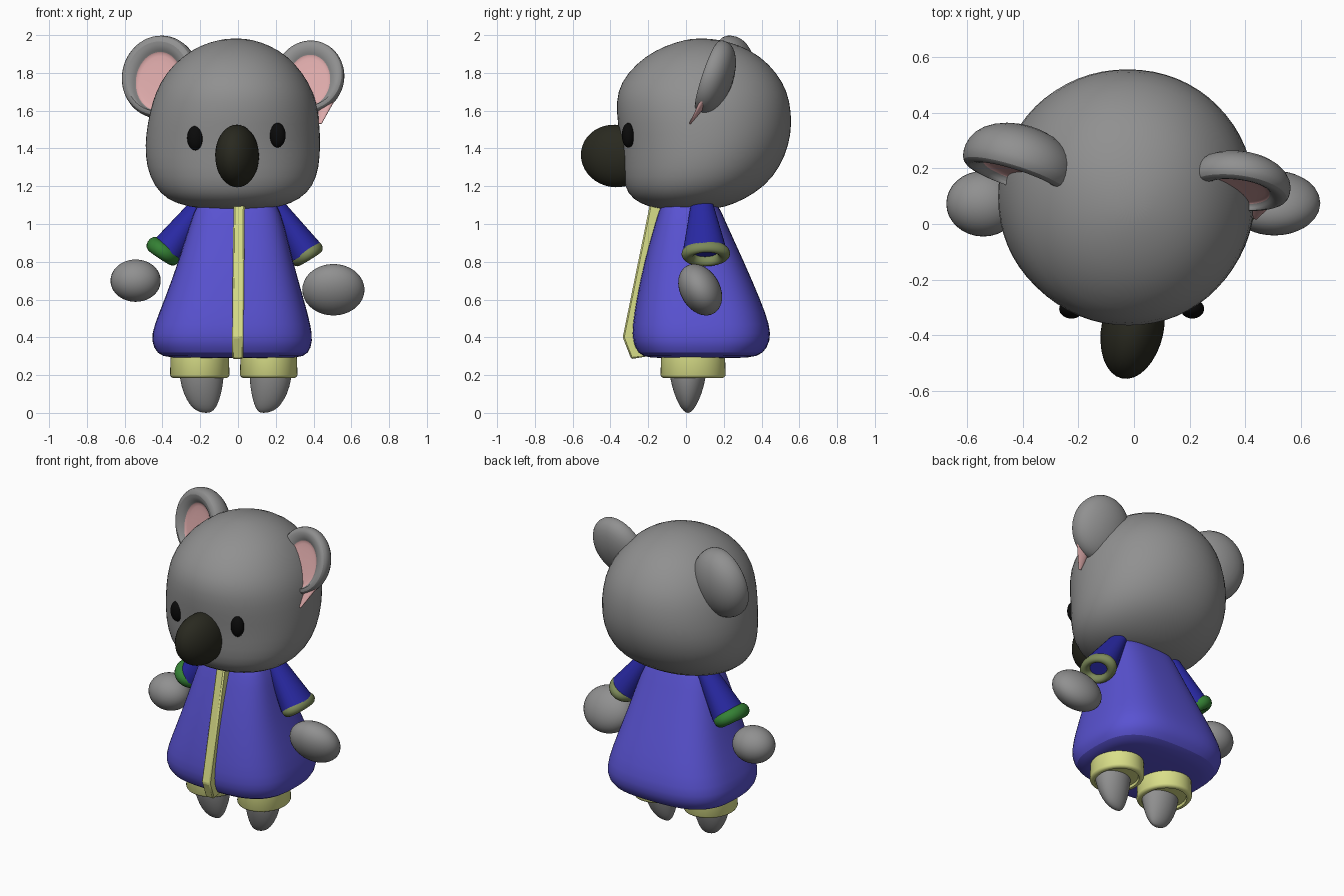
import bpy, bmesh, math
from mathutils import Vector, Matrix, Euler

if "Cube" in bpy.data.objects:
    bpy.data.objects.remove(bpy.data.objects["Cube"], do_unlink=True)


def material(name, r, g, b):
    m = bpy.data.materials.new(name)
    m.use_nodes = True
    m.diffuse_color = (r, g, b, 1)
    node = next(n for n in m.node_tree.nodes if n.type == 'BSDF_PRINCIPLED')
    node.inputs["Base Color"].default_value = (r, g, b, 1)
    return m


fur = material("grey_fur", .28, .28, .28)
coat_blue = material("coat_blue", .1, .085, .64)
sleeve_blue = material("sleeve_blue", .022, .022, .37)
yellow = material("pale_yellow", .7, .74, .25)
pink = material("ear_pink", .72, .4, .4)
nose_dark = material("nose_dark", .022, .022, .014)
black = material("eye_black", .003, .003, .003)
olive = material("olive", .2, .25, .1)
green = material("green", .035, .22, .035)


def finish(bm, name, mats, matrix=None, subsurf=0, angle=40):
    """Turn a bmesh into a smooth-shaded object."""
    if matrix is not None:
        bm.transform(matrix)
    bmesh.ops.recalc_face_normals(bm, faces=bm.faces)
    mesh = bpy.data.meshes.new(name)
    bm.to_mesh(mesh)
    bm.free()
    obj = bpy.data.objects.new(name, mesh)
    bpy.context.collection.objects.link(obj)
    for m in mats:
        mesh.materials.append(m)
    if subsurf:
        mod = obj.modifiers.new("smooth", 'SUBSURF')
        mod.levels = mod.render_levels = subsurf
    bpy.ops.object.select_all(action='DESELECT')
    obj.select_set(True)
    bpy.context.view_layer.objects.active = obj
    bpy.ops.object.shade_smooth_by_angle(angle=math.radians(angle))
    return obj


def loft(name, rings, mats, matrix=None, subsurf=1, sides=32, split=None, power=2):
    """Skin rings (z, x_min, x_max, y_min, y_max); power above 2 squares the ovals,
    and faces past the split ring use the second material."""
    bm = bmesh.new()
    loops = []
    for z, x0, x1, y0, y1 in rings:
        loop = []
        for i in range(sides):
            a = math.tau * i / sides
            c, s = (math.copysign(abs(t) ** (2 / power), t) for t in (math.cos(a), math.sin(a)))
            loop.append(bm.verts.new(((x0 + x1 + (x1 - x0) * c) / 2,
                                      (y0 + y1 + (y1 - y0) * s) / 2, z)))
        loops.append(loop)
    for k in range(len(loops) - 1):
        for i in range(sides):
            j = (i + 1) % sides
            f = bm.faces.new((loops[k][i], loops[k][j], loops[k + 1][j], loops[k + 1][i]))
            f.material_index = int(split is not None and k >= split)
    bm.faces.new(loops[0][::-1])
    bm.faces.new(loops[-1]).material_index = int(split is not None)
    return finish(bm, name, mats, matrix, subsurf)


def ellipsoid(name, mat, centre, radii, turn=(0, 0, 0)):
    bm = bmesh.new()
    bmesh.ops.create_uvsphere(bm, u_segments=32, v_segments=20, radius=1)
    rot = Euler([math.radians(t) for t in turn]).to_matrix().to_4x4()
    return finish(bm, name, [mat], Matrix.Translation(centre) @ rot @ Matrix.Diagonal((*radii, 1)))


def facing(centre, direction, scale=(1, 1, 1)):
    """Matrix placing local z along a direction, with local y kept upward."""
    rot = Vector(direction).to_track_quat('Z', 'Y').to_matrix().to_4x4()
    return Matrix.Translation(centre) @ rot @ Matrix.Diagonal((*scale, 1))


def cone(name, mat, start, end, r1, r2, flatten):
    bm = bmesh.new()
    axis = Vector(end) - Vector(start)
    bmesh.ops.create_cone(bm, cap_ends=True, segments=32, radius1=r1, radius2=r2, depth=axis.length)
    mid = (Vector(start) + Vector(end)) / 2
    return finish(bm, name, [mat], facing(mid, axis, (1, flatten, 1)))


def torus(name, mat, matrix, major, minor, sides=40, tube=14):
    bm = bmesh.new()
    grid = []
    for i in range(sides):
        a = math.tau * i / sides
        row = []
        for j in range(tube):
            b = math.tau * j / tube
            r = major + minor * math.cos(b)
            row.append(bm.verts.new((r * math.cos(a), r * math.sin(a), minor * math.sin(b))))
        grid.append(row)
    for i in range(sides):
        for j in range(tube):
            n, t = (i + 1) % sides, (j + 1) % tube
            bm.faces.new((grid[i][j], grid[n][j], grid[n][t], grid[i][t]))
    return finish(bm, name, [mat], matrix)


# Head
loft("head", [
    (1.075, -.12, .1, -.1, .12), (1.09, -.27, .23, -.2, .21), (1.13, -.38, .33, -.285, .31),
    (1.2, -.445, .4, -.33, .42), (1.3, -.487, .432, -.342, .5), (1.42, -.495, .439, -.347, .548),
    (1.53, -.482, .434, -.364, .563), (1.65, -.455, .419, -.373, .553), (1.75, -.415, .377, -.348, .517),
    (1.85, -.34, .305, -.265, .44), (1.92, -.25, .22, -.165, .345), (1.965, -.15, .12, -.05, .23),
    (1.983, -.05, .03, .04, .12)], [fur], power=2.07)

# Face
ellipsoid("nose", nose_dark, (-.005, -.375, 1.36), (.112, .185, .165), (-10, 0, -12))
ellipsoid("right_eye", black, (-.225, -.305, 1.455), (.044, .035, .065))
ellipsoid("left_eye", black, (.21, -.305, 1.47), (.042, .035, .065))

# Ears: cupped discs with a pink hollow
cup = [(-1, .15), (-.9, .5), (-.66, .82), (-.33, .98), (0, 1), (.22, .95), (.28, .82)]
ear_rings = [(z, -r, r, -r, r) for z, r in cup]
ear_rings += [(.18, -.67, .67, -.86, .66), (.06, -.6, .6, -.82, .58),
              (.02, -.56, .56, -.78, .54), (0, -.2, .2, -.3, .2)]
loft("right_ear", ear_rings, [fur, pink],
     facing((-.415, .2, 1.78), (-.3, -.93, .17), (.212, .225, .155)), split=8)
loft("left_ear", ear_rings, [fur, pink],
     facing((.378, .135, 1.78), (-.13, -.94, .32), (.188, .205, .115)), split=8)
cone("left_ear_tuft", pink, (.475, .125, 1.69), (.435, .02, 1.53), .06, .008, .4)

# Coat
loft("coat", [
    (.29, -.2, .18, -.08, .2), (.291, -.37, .32, -.2, .34), (.31, -.43, .375, -.255, .41),
    (.38, -.463, .398, -.286, .449), (.46, -.448, .388, -.286, .447), (.6, -.39, .35, -.264, .395),
    (.8, -.317, .292, -.223, .308), (1, -.255, .245, -.165, .215), (1.12, -.215, .205, -.13, .165),
    (1.16, -.15, .14, -.08, .11)], [coat_blue], power=2.9)

# Front trim: a bent strip following the coat front
bm = bmesh.new()
profile = [(-.19, 1.11), (-.335, .4), (-.29, .285), (-.2, .3), (-.26, .42), (-.12, 1.11)]
sides = []
for edge in (-.03, .03):
    sides.append([bm.verts.new((edge + .01 * (z - .5), y, z)) for y, z in profile])
bm.faces.new(sides[0])
bm.faces.new(sides[1][::-1])
for i in range(len(profile)):
    j = (i + 1) % len(profile)
    bm.faces.new((sides[0][i], sides[0][j], sides[1][j], sides[1][i]))
trim = finish(bm, "front_trim", [yellow], angle=20)
bevel = trim.modifiers.new("bevel", 'BEVEL')
bevel.width = .008

# Sleeves, sleeve cuffs and hands
cone("left_sleeve", sleeve_blue, (.195, .085, 1.1), (.355, .1, .85), .06, .118, .8)
cone("right_sleeve", sleeve_blue, (-.2, .085, 1.1), (-.37, .09, .86), .06, .11, .85)
torus("left_cuff", olive, facing((.363, .105, .843), (.53, .05, -.85), (1, .72, 1)), .096, .033)
torus("right_cuff", green, facing((-.393, .09, .856), (-.55, .05, -.83), (1, .8, 1)), .082, .042)
ellipsoid("left_hand", fur, (.505, .075, .652), (.165, .105, .145), (30, 0, 0))
ellipsoid("right_hand", fur, (-.542, .073, .7), (.133, .118, .112))

# Legs and trouser cuffs
for side, x0, x1, tip in (("left", .01, .315, .13), ("right", -.36, -.045, -.165)):
    rings = [(z, tip + (x0 + .05 - tip) * w, tip + (x1 - .03 - tip) * w, .01 - .1 * d, .01 + .1 * d)
             for z, w, d in ((0, .15, .08), (.012, .4, .25), (.04, .62, .46), (.1, .85, .73),
                             (.18, 1, .95), (.25, 1, 1), (.32, 1, 1))]
    loft(side + "_leg", rings, [fur])
    hoop = [(z, x0 + i, x1 - i, i - .135, .21 - i)
            for z, i in ((.32, .004), (.2, 0), (.19, .006), (.185, .015), (.185, .03), (.2, .035))]
    loft(side + "_trouser_cuff", hoop, [yellow], subsurf=0, sides=40)
